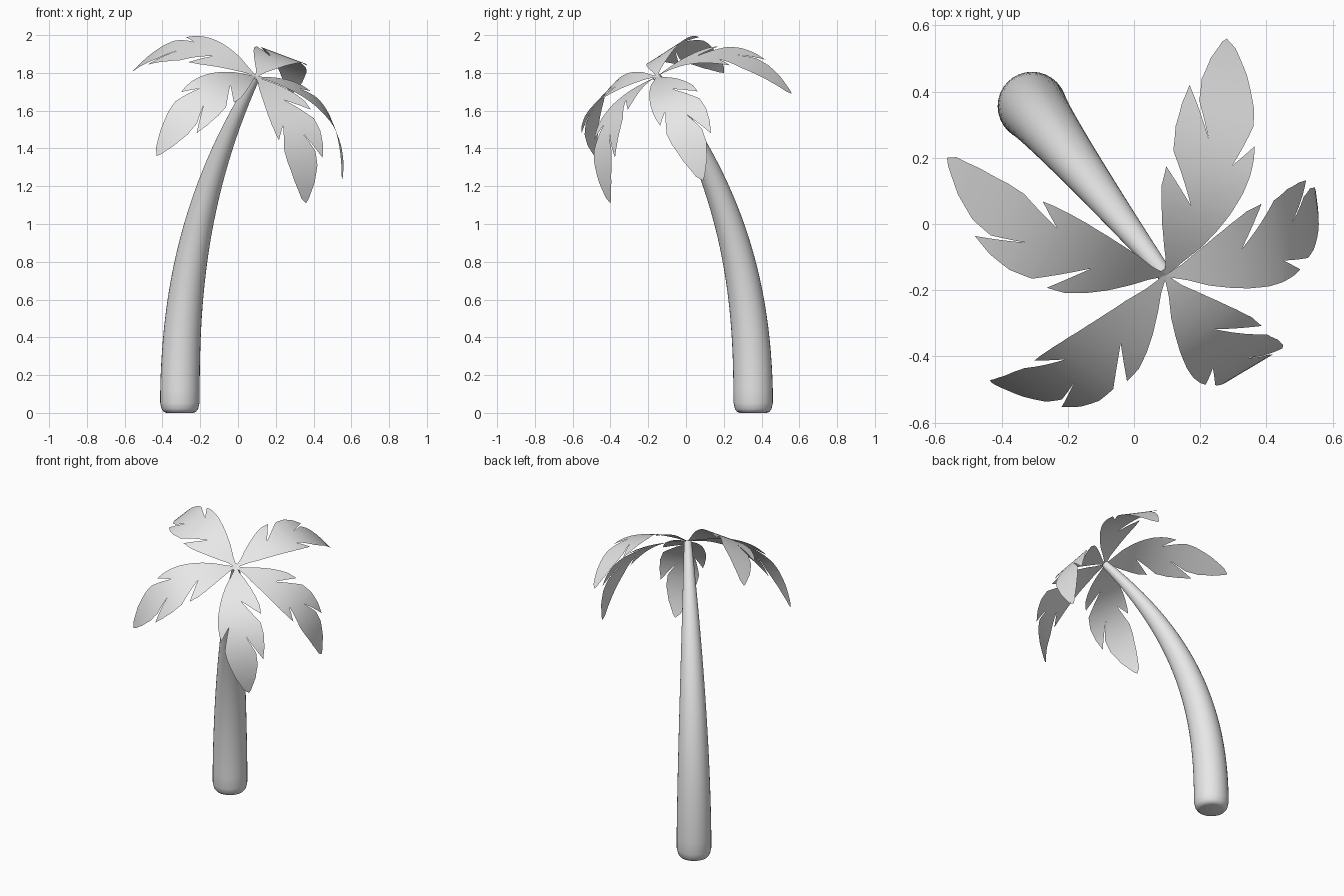
import bpy
import bmesh
from math import radians
from mathutils import Quaternion, Vector

default_cube = bpy.data.objects.get("Cube")
if default_cube:
    bpy.data.objects.remove(default_cube, do_unlink=True)


def make_material(name, colour):
    material = bpy.data.materials.new(name)
    material.use_nodes = True
    material.diffuse_color = colour
    shader = next(n for n in material.node_tree.nodes if n.type == "BSDF_PRINCIPLED")
    shader.inputs["Base Color"].default_value = colour
    return material


grey = make_material("plain grey", (0.8, 0.8, 0.8, 1))


def finish(name, bm):
    """Turn a bmesh into a smooth shaded, coloured object."""
    mesh = bpy.data.meshes.new(name)
    bm.to_mesh(mesh)
    bm.free()
    mesh.materials.append(grey)
    obj = bpy.data.objects.new(name, mesh)
    bpy.context.collection.objects.link(obj)
    bpy.ops.object.select_all(action="DESELECT")
    obj.select_set(True)
    bpy.context.view_layer.objects.active = obj
    bpy.ops.object.shade_smooth_by_angle(angle=1.0)
    return obj


# Trunk: a tapered tube along a bending centre line, rounded at the foot
foot = Vector((-0.308, 0.356, 0))
crown = Vector((0.095, -0.155, 1.78))
lean = Vector((crown.x - foot.x, crown.y - foot.y, 0))
BEND = 2.4
SIDES = 32


def trunk_centre(t):
    return foot + lean * t ** BEND + Vector((0, 0, crown.z * t))


def trunk_radius(t):
    return 0.105 - 0.082 * t ** 1.8


def trunk_ring(bm, t, radius):
    tangent = lean * BEND * t ** (BEND - 1) + Vector((0, 0, crown.z))
    turn = Vector((0, 0, 1)).rotation_difference(tangent).to_matrix().to_4x4()
    ring = bmesh.ops.create_circle(bm, segments=SIDES, radius=radius)["verts"]
    bmesh.ops.transform(bm, matrix=turn, verts=ring)
    bmesh.ops.translate(bm, vec=trunk_centre(t), verts=ring)
    return ring


bm = bmesh.new()
foot_rings = [(0, 0.07), (0.003, 0.085), (0.012, 0.097), (0.03, 0.104)]
stem_rings = [(i / 28, trunk_radius(i / 28)) for i in range(2, 29)]
rings = [trunk_ring(bm, t, r) for t, r in foot_rings + stem_rings]
for low, high in zip(rings, rings[1:]):
    for i in range(SIDES):
        j = (i + 1) % SIDES
        bm.faces.new((low[i], low[j], high[j], high[i]))
bm.faces.new(rings[0][::-1])
bm.faces.new(rings[-1])
bmesh.ops.recalc_face_normals(bm, faces=bm.faces)
finish("trunk", bm)

# Leaf outline with torn notches: distance along the leaf and offset to its left
right_edge = [(0, -0.004), (0.05, -0.022), (0.104, -0.048), (0.16, -0.066),
              (0.217, -0.081), (0.29, -0.094), (0.348, -0.098), (0.4, -0.096),
              (0.438, -0.09), (0.36, -0.034), (0.497, -0.077), (0.553, -0.074),
              (0.65, -0.053), (0.727, -0.025)]
left_edge = [(0.735, 0.018), (0.67, 0.066), (0.595, 0.1), (0.525, 0.106),
             (0.42, 0.06), (0.565, 0.14), (0.5, 0.161), (0.425, 0.17),
             (0.352, 0.159), (0.21, 0.045), (0.3, 0.165), (0.243, 0.157),
             (0.19, 0.133), (0.134, 0.1), (0.08, 0.061), (0.04, 0.028), (0, 0.004)]
LENGTH = 0.75
outline = right_edge + [(LENGTH, 0)] + left_edge
crown_axis = Vector((0.309, -0.473, 0.825))
BOW = 0.168
TWIST = 0.15


def make_leaf(name, tip, roll):
    """Cut a flat blade into strips, then arch it from the crown to its tip."""
    bm = bmesh.new()
    blade = bm.faces.new([bm.verts.new((s, w, 0)) for s, w in outline])
    blade.normal_update()
    bmesh.ops.triangulate(bm, faces=[blade])
    for i in range(1, 26):
        bmesh.ops.bisect_plane(bm, geom=bm.verts[:] + bm.edges[:] + bm.faces[:],
                               plane_co=(LENGTH * i / 26, 0, 0), plane_no=(1, 0, 0))
    chord = Vector(tip) - crown
    along = chord.normalized()
    up = (crown_axis - along * crown_axis.dot(along)).normalized()
    up.rotate(Quaternion(along, radians(roll)))
    side = up.cross(along)
    for v in bm.verts:
        t, w = v.co.x / LENGTH, v.co.y
        v.co = crown + chord * t + side * w + up * (4 * BOW * t * (1 - t) - TWIST * w)
    return finish(name, bm)


# Crown: five leaves fanned around the leaning trunk top, each with its tip and roll
leaves = {
    "back_leaf": ((0.28, 0.56, 1.69), 0),
    "left_leaf": ((0.55, 0.09, 1.23), -7),
    "front_left_leaf": ((0.36, -0.4, 1.11), 18),
    "front_right_leaf": ((-0.43, -0.48, 1.36), 10),
    "back_right_leaf": ((-0.565, 0.2, 1.8), -3),
}
for leaf_name, (leaf_tip, leaf_roll) in leaves.items():
    make_leaf(leaf_name, leaf_tip, leaf_roll)
